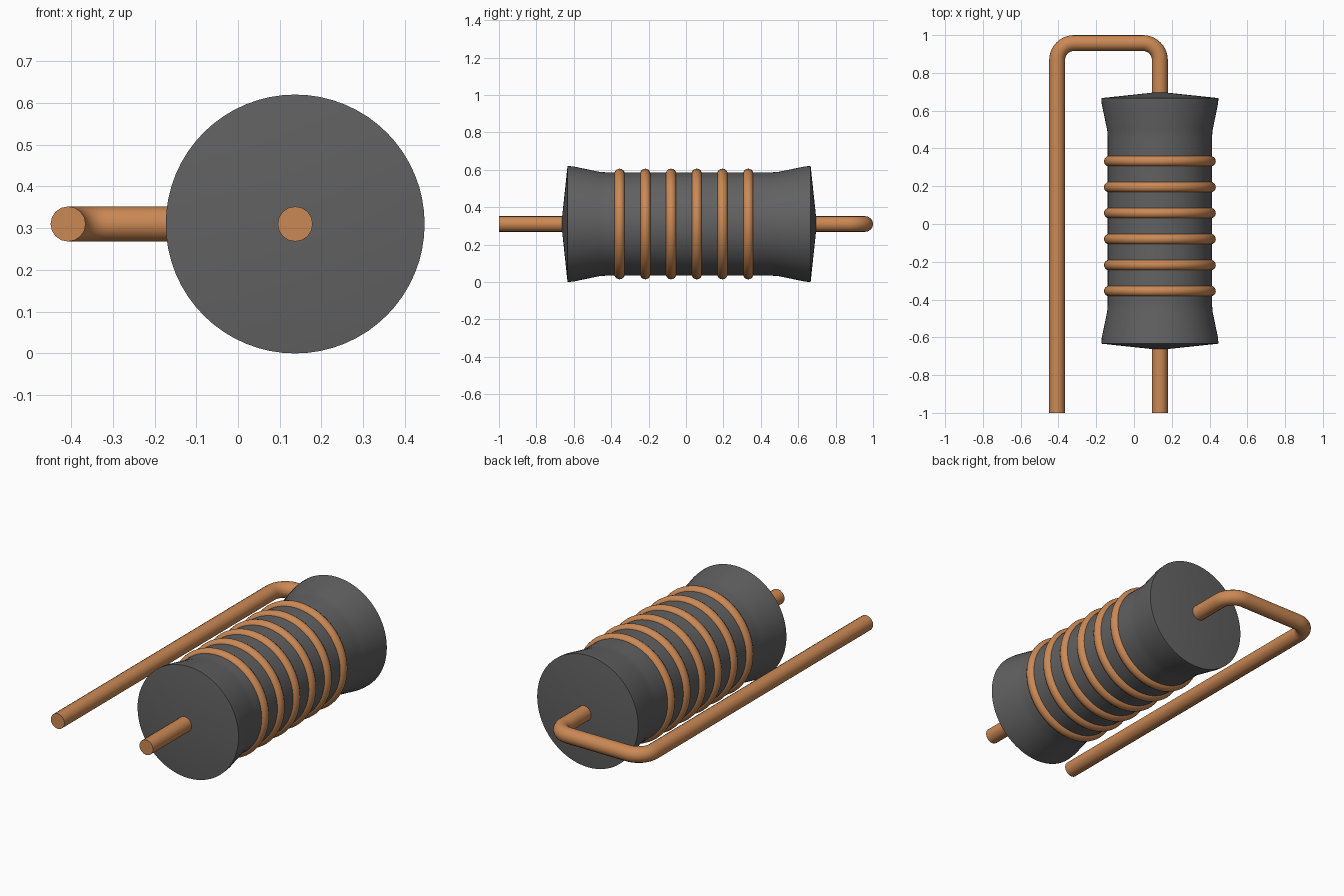
import bpy, math
from mathutils import Vector

if "Cube" in bpy.data.objects:
    bpy.data.objects.remove(bpy.data.objects["Cube"])

AX, AZ = 0.137, 0.31      # body axis position
WIRE_R = 0.042


def material(name, rgb):
    m = bpy.data.materials.new(name)
    m.diffuse_color = (*rgb, 1)
    m.use_nodes = True
    m.node_tree.nodes["Principled BSDF"].inputs["Base Color"].default_value = m.diffuse_color
    return m


copper = material("copper", (0.60, 0.25, 0.09))
dark = material("dark_grey", (0.12, 0.12, 0.12))


def smooth(obj, angle):
    bpy.ops.object.select_all(action='DESELECT')
    obj.select_set(True)
    bpy.context.view_layer.objects.active = obj
    bpy.ops.object.shade_smooth_by_angle(angle=math.radians(angle))


def lathe(name, profile, mat, n=64):
    """Spin a (y, radius) profile around the body axis."""
    verts, faces, rings = [], [], []
    for y, r in profile:
        count = n if r else 1
        rings.append(range(len(verts), len(verts) + count))
        for i in range(count):
            a = 2 * math.pi * i / n
            verts.append((AX + r * math.cos(a), y, AZ + r * math.sin(a)))
    for p, q in zip(rings, rings[1:]):
        for i in range(n):
            j = (i + 1) % n
            quad = [p[i % len(p)], q[i % len(q)], q[j % len(q)], p[j % len(p)]]
            faces.append(list(dict.fromkeys(quad)))
    mesh = bpy.data.meshes.new(name)
    mesh.from_pydata(verts, [], faces)
    obj = bpy.data.objects.new(name, mesh)
    bpy.context.collection.objects.link(obj)
    mesh.materials.append(mat)
    smooth(obj, 30)


def wire(name, pts):
    """Round wire with flat ends along a path."""
    cu = bpy.data.curves.new(name, 'CURVE')
    cu.dimensions = '3D'
    cu.bevel_depth = WIRE_R
    cu.bevel_resolution = 6
    cu.use_fill_caps = True
    sp = cu.splines.new('POLY')
    sp.points.add(len(pts) - 1)
    for p, (x, y) in zip(sp.points, pts):
        p.co = (x, y, AZ, 1)
    obj = bpy.data.objects.new(name, cu)
    bpy.context.collection.objects.link(obj)
    bpy.ops.object.select_all(action='DESELECT')
    obj.select_set(True)
    bpy.context.view_layer.objects.active = obj
    bpy.ops.object.convert(target='MESH')
    obj = bpy.context.object
    obj.data.materials.clear()
    obj.data.materials.append(copper)
    smooth(obj, 40)


def arc(cx, cy, r, a0, a1, n=10):
    return [(cx + r * math.cos(math.radians(a0 + (a1 - a0) * i / n)),
             cy + r * math.sin(math.radians(a0 + (a1 - a0) * i / n)))
            for i in range(n + 1)]


# Flared body with shallow conical ends
half = [(0.683, 0), (0.650, 0.31), (0.62, 0.308), (0.48, 0.279), (0.44, 0.276)]
MID = 0.0165
lathe("resistor_body",
      [(MID + y, r) for y, r in half] + [(MID - y, r) for y, r in reversed(half)],
      dark)

# Six copper bands
for i in range(6):
    bpy.ops.mesh.primitive_torus_add(
        major_radius=0.268, minor_radius=0.028, major_segments=64,
        minor_segments=16, location=(AX, -0.355 + 0.1375 * i, AZ),
        rotation=(math.pi / 2, 0, 0))
    band = bpy.context.object
    band.name = f"band_{i + 1}"
    band.data.materials.append(copper)
    smooth(band, 60)

# Straight front lead, and rear lead bent back along the body
wire("straight_lead", [(AX, -1), (AX, -0.55)])
B, TOP, LEFT = 0.09, 1 - WIRE_R, -0.407
wire("bent_lead",
     [(AX, 0.6)] + arc(AX - B, TOP - B, B, 0, 90)
     + arc(LEFT + B, TOP - B, B, 90, 180) + [(LEFT, -1)])
